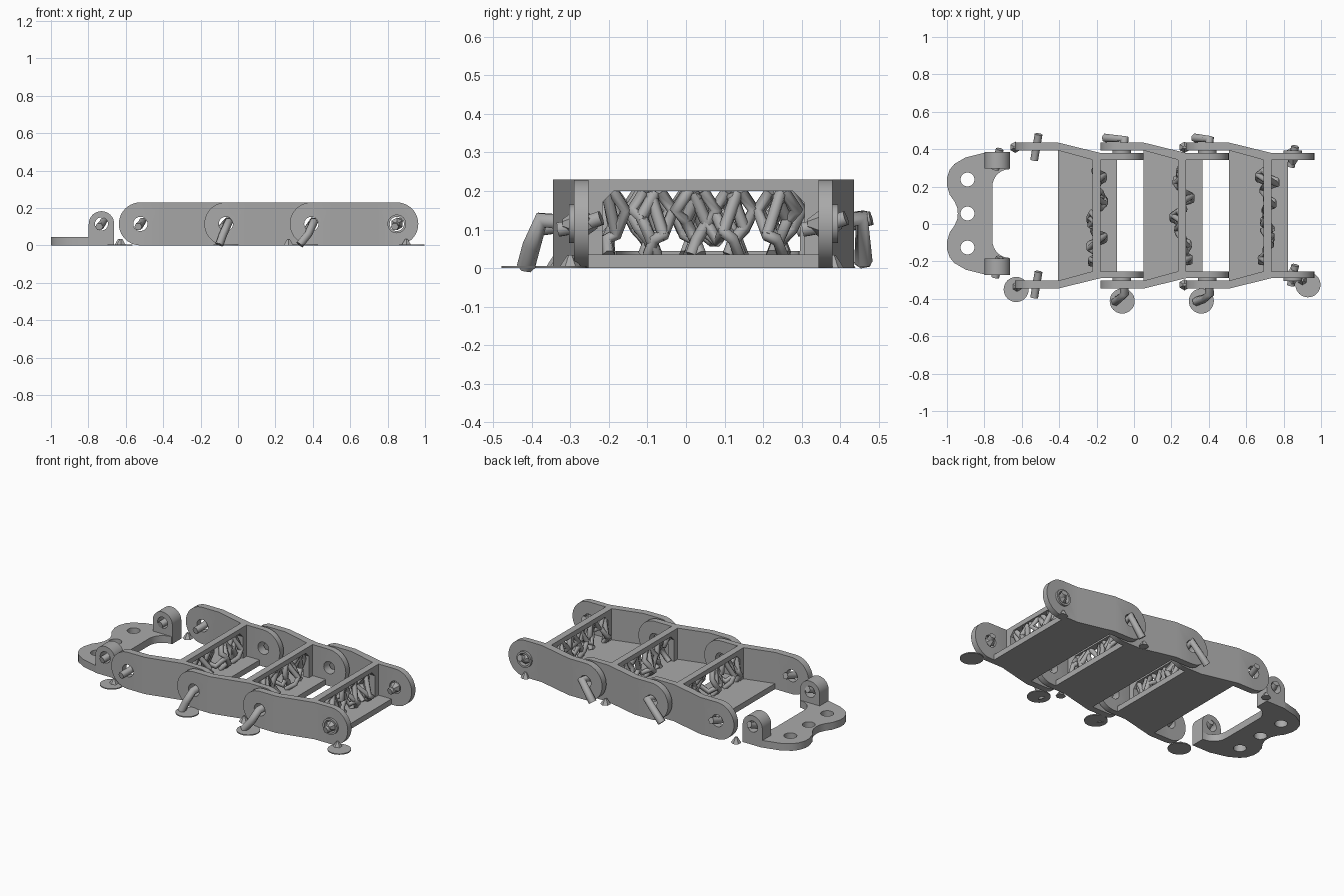
import bpy, bmesh, math, random
from mathutils import Vector

cube = bpy.data.objects.get("Cube")
if cube:
    bpy.data.objects.remove(cube)
random.seed(4)

grey = bpy.data.materials.new("plain_grey")
grey.use_nodes = True
GREY = (0.4, 0.4, 0.4, 1)
grey.diffuse_color = GREY
grey.node_tree.nodes["Principled BSDF"].inputs["Base Color"].default_value = GREY

CY = 0.045             # middle line of the chain
PITCH, R = 0.457, 0.115
FIRST = -0.522         # first pivot


def place(obj, loc=(0, 0, 0), smooth=True):
    obj.location = loc
    obj.data.materials.clear()
    obj.data.materials.append(grey)
    if smooth:
        bpy.ops.object.select_all(action='DESELECT')
        obj.select_set(True)
        bpy.context.view_layer.objects.active = obj
        bpy.ops.object.shade_smooth_by_angle(angle=math.radians(30))
    return obj


def prism(name, pts, axis, a, b):
    """Extrude a 2D outline along an axis from a to b."""
    def at(p, t):
        q = list(p)
        q.insert("xyz".index(axis), t)
        return q
    bm = bmesh.new()
    face = bm.faces.new([bm.verts.new(at(p, a)) for p in pts])
    ext = bmesh.ops.extrude_face_region(bm, geom=[face])["geom"]
    shift = Vector(at((0, 0), b - a))
    bmesh.ops.translate(bm, vec=shift, verts=[v for v in ext if isinstance(v, bmesh.types.BMVert)])
    bmesh.ops.recalc_face_normals(bm, faces=bm.faces)
    me = bpy.data.meshes.new(name)
    bm.to_mesh(me)
    bm.free()
    obj = bpy.data.objects.new(name, me)
    bpy.context.collection.objects.link(obj)
    return obj


def arc(cx, cy, r, start, end, n=20):
    return [(cx + r * math.cos(math.radians(start + (end - start) * i / n)),
             cy + r * math.sin(math.radians(start + (end - start) * i / n))) for i in range(n + 1)]


def disc(cx, cy, r):
    return arc(cx, cy, r, 0, 360, 32)[:-1]


def bake(obj):
    deps = bpy.context.evaluated_depsgraph_get()
    obj.data = bpy.data.meshes.new_from_object(obj.evaluated_get(deps))
    obj.modifiers.clear()


def boolean(obj, cutter, op='DIFFERENCE'):
    mod = obj.modifiers.new("cut", 'BOOLEAN')
    mod.object, mod.operation, mod.solver = cutter, op, 'EXACT'
    bake(obj)
    bpy.data.objects.remove(cutter)


def mirror_y(obj):
    mod = obj.modifiers.new("mirror", 'MIRROR')
    mod.use_axis = (False, True, False)
    bake(obj)


def tubes(name, paths, r):
    """Faceted round struts along point paths."""
    cu = bpy.data.curves.new(name, 'CURVE')
    cu.dimensions, cu.bevel_depth, cu.bevel_resolution, cu.use_fill_caps = '3D', r, 1, True
    for path in paths:
        sp = cu.splines.new('POLY')
        sp.points.add(len(path) - 1)
        for p, q in zip(sp.points, path):
            p.co = (*q, 1)
    tmp = bpy.data.objects.new(name, cu)
    bpy.context.collection.objects.link(tmp)
    me = bpy.data.meshes.new_from_object(tmp.evaluated_get(bpy.context.evaluated_depsgraph_get()))
    bpy.data.objects.remove(tmp)
    obj = bpy.data.objects.new(name, me)
    bpy.context.collection.objects.link(obj)
    return obj


def cone(name, loc, r1, r2, depth, sides, rot=(0, 0, 0)):
    bpy.ops.mesh.primitive_cone_add(vertices=sides, radius1=r1, radius2=r2, depth=depth,
                                    location=loc, rotation=rot)
    obj = bpy.context.object
    obj.name = name
    return place(obj, loc)


# Side arms: cranked plan outline trimmed to a rounded bar
plan = [(-R, .39), (.117, .39), (.342, .335), (PITCH + R, .335),
        (PITCH + R, .298), (.30, .298), (.117, .348), (-R, .348)]
arms = prism("side_arms", plan, 'z', -.01, .24)
bar = arc(0, R, R, 270, 90) + arc(PITCH, R, R, 90, -90)
boolean(arms, prism("trim", bar, 'y', .2, .5), 'INTERSECT')
for x in (0, PITCH):
    boolean(arms, prism("hole", disc(x, R, .038), 'y', .2, .5))
mirror_y(arms)

# Cross wall with a chamfered window
wall = prism("cross_wall", [(-.30, 0), (.30, 0), (.30, .23), (-.30, .23)], 'x', .30, .342)
c = .03
window = [(-.262, .035), (.262, .035), (.262, .20 - c), (.262 - c, .20), (c - .262, .20), (-.262, .20 - c)]
boolean(wall, prism("window", window, 'x', .2, .5))

# Floor plate
side = [(.117, .35), (.30, .30), (.432, .30)]
floor = prism("floor_plate", side + [(x, -y) for x, y in reversed(side)], 'z', 0, .035)

# Pivot bosses
boss = prism("pivot_bosses", disc(PITCH, R, .05), 'y', .33, .349)
boolean(boss, prism("hole", disc(PITCH, R, .038), 'y', .2, .5))
mirror_y(boss)


def lattice():
    """Branching zigzag struts that fill the window."""
    paths = []
    j = lambda s: random.uniform(-s, s)
    n = 8
    mids = [(.32 + j(.055), -.225 + .45 * i / n + j(.01), .11 + j(.025)) for i in range(n + 1)]
    for i, m in enumerate(mids):
        s = 1 if i % 2 else -1
        ends = max(-.245, min(.245, m[1] + s * .04))
        paths.append([(.32, ends, .035), (m[0], m[1] + s * .025, .075), m,
                      (.32 + j(.03), m[1] - s * .025, .15), (.32, m[1] + s * .01, .20)])
        paths.append([m, (.32, max(-.25, min(.25, m[1] + s * .035)), .195)])
        if i % 3 == 1:
            paths.append([m, (.32, m[1] + .03, .07), mids[i + 1]])
    return paths


for i in range(3):
    loc = (FIRST + i * PITCH, CY, 0)
    for part in (arms, wall, floor, boss):
        dup = bpy.data.objects.new(f"{part.name}_{i + 1}", part.data.copy())
        bpy.context.collection.objects.link(dup)
        place(dup, loc)
    place(tubes(f"window_struts_{i + 1}", lattice(), .016), loc, False)
for part in (arms, wall, floor, boss):
    bpy.data.objects.remove(part)

# End bracket plate with scalloped edge and three holes
BY = .056
half = [(-.80, .325), (-.90, .30), (-.96, .265), (-.985, .235), (-1, .19),
        (-1, .15), (-.985, .10), (-.96, .065), (-.945, .03)]
inner = arc(-.665, .145, .092, 180, 90, 8)
edge = [(-.942, 0)] + half[::-1] + [(-.665, .325)] + inner[::-1]
bracket = prism("end_bracket", edge + [(x, -y) for x, y in edge[:0:-1]], 'z', 0, .045)
for y in (-.182, 0, .182):
    boolean(bracket, prism("hole", disc(-.89, y, .037), 'z', -.1, .2))
place(bracket, (0, BY, 0))

# Bracket lugs
lugs = prism("bracket_lugs", [(-.662, 0)] + arc(-.73, R, .068, 0, 180) + [(-.798, 0)], 'y', .24, .328)
boolean(lugs, prism("hole", disc(-.73, R, .035), 'y', .1, .5))
mirror_y(lugs)
place(lugs, (0, BY, 0))

# Struts and flared tips inside the pivot and lug holes
for label, x, ys in (("front", FIRST, (.41, -.325)), ("rear", .85, (.36, -.275)),
                     ("lug", -.73, (.345, -.232))):
    for y in ys:
        n = .07 if label == "front" else .055
        path = [(x - .012, y - n, .10), (x, y, R - .005), (x + .012, y + n, .13)]
        place(tubes(f"{label}_hole_strut", [path], .021), (0, 0, 0), False)
for y in (.36, -.275):
    for s in (-1, 1):
        cone("rear_flare", (.85, y + s * .03, R), .034, .012, .03, 6, (-s * math.pi / 2, 0, 0))

# Support legs at the middle pivots, reaching down on both sides
for x, foot, drop in ((-.06, -.10, -.155), (.395, .33, .325)):
    front = [(x, -.28, R), (x + .01, -.375, .125), (x - .02, -.40, .06), (foot, -.415, .004)]
    back = [(x, .37, R), (x + .01, .455, .13), (drop, .46, .015)]
    place(tubes("support_leg", [front, back], .024), (0, 0, 0), False)

# Round foot pads and their small tips
for x, y in ((-.63, -.35), (-.063, -.412), (.36, -.412), (.93, -.325)):
    cone("foot_pad", (x, y, .003), .067, .067, .006, 32)
for x, y in ((-.625, -.335), (.90, -.30), (-.635, .41), (.27, .41), (.27, -.325), (.845, .38)):
    cone("foot_tip", (x, y, .017), .03, .008, .034, 6)
